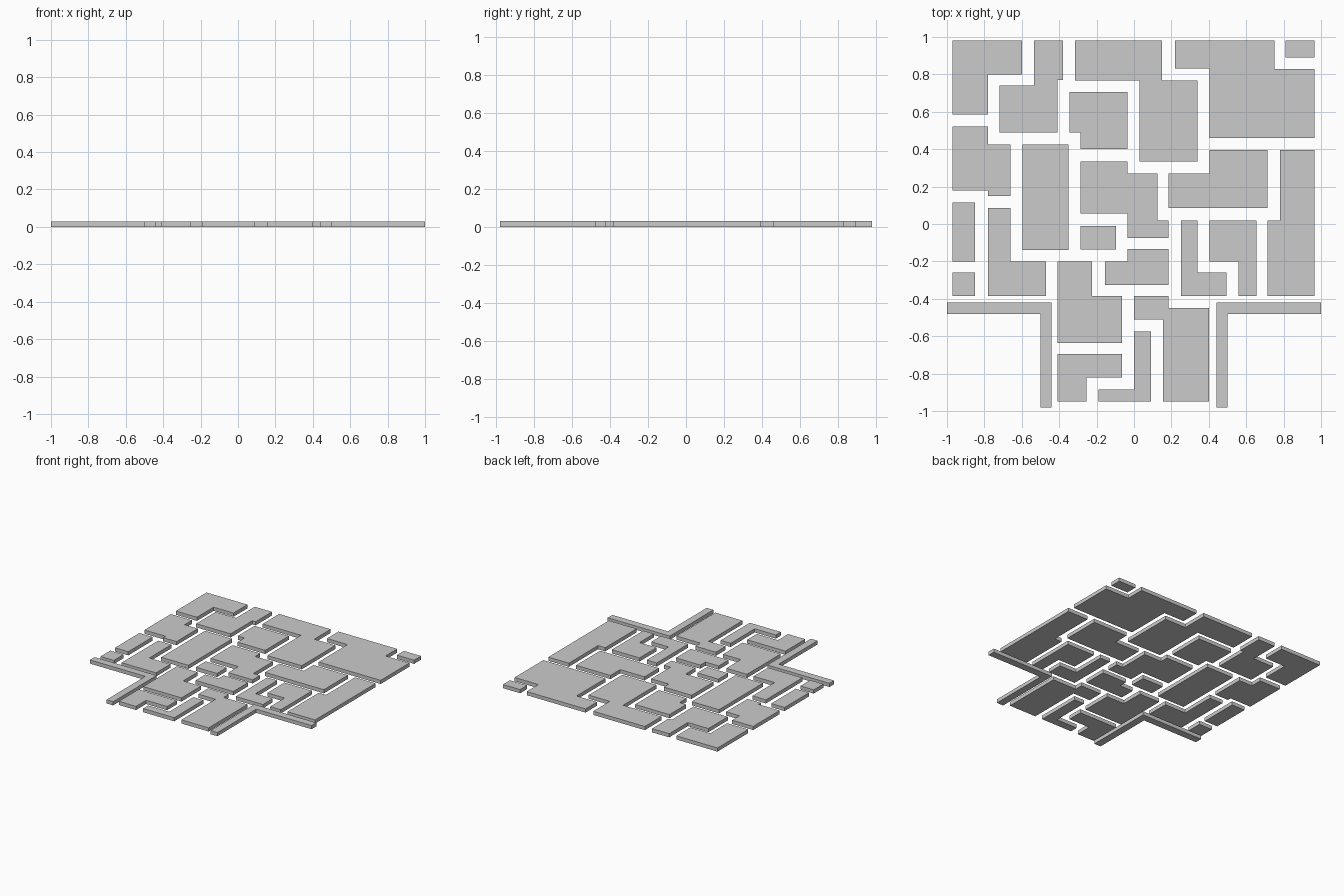
import bpy
import bmesh

if "Cube" in bpy.data.objects:
    bpy.data.objects.remove(bpy.data.objects["Cube"])

THICK = 0.03
TOP = 0.98      # back edge of the paved area
L, R = -0.97, 0.965   # left and right edges of the paved area


def slab(name, *c, mirror=False):
    """Right-angled slab; c alternates x, y as the outline turns each corner."""
    xs, ys = c[0::2], c[1::2]
    pts = []
    for i, y in enumerate(ys):
        pts += [(xs[i], y), (xs[(i + 1) % len(xs)], y)]
    if len(c) == 4:  # plain rectangle from two opposite corners
        pts = [(c[0], c[1]), (c[2], c[1]), (c[2], c[3]), (c[0], c[3])]
    if mirror:
        pts = [(-x, y) for x, y in pts]
    bm = bmesh.new()
    base = bm.faces.new([bm.verts.new((x, y, 0)) for x, y in pts])
    ext = bmesh.ops.extrude_face_region(bm, geom=[base], use_keep_orig=True)
    top = [v for v in ext["geom"] if isinstance(v, bmesh.types.BMVert)]
    bmesh.ops.translate(bm, verts=top, vec=(0, 0, THICK))
    bmesh.ops.recalc_face_normals(bm, faces=bm.faces)
    me = bpy.data.meshes.new(name)
    bm.to_mesh(me)
    bm.free()
    ob = bpy.data.objects.new(name, me)
    bpy.context.collection.objects.link(ob)
    return ob


# Kerbs either side of the entrance
for side, flip in (("left", False), ("right", True)):
    slab(side + "_kerb", -0.50, -0.98, -0.44, -0.42, -1, -0.48, mirror=flip)

# Back row of paving
slab("back_left_corner_slab", L, 0.585, -0.78, 0.80, -0.60, TOP)
slab("back_step_slab", -0.72, 0.49, -0.41, 0.77, -0.38, TOP, -0.535, 0.74)
slab("back_middle_slab", 0.03, 0.335, 0.34, 0.768, 0.15, TOP, -0.315, 0.768)
slab("back_right_slab", 0.405, 0.46, R, 0.83, 0.75, TOP, 0.22, 0.832)
slab("back_right_small_slab", 0.81, 0.89, R, TOP)

# Middle paving
slab("centre_back_slab", -0.285, 0.40, -0.035, 0.705, -0.345, 0.49)
slab("left_step_slab", L, 0.18, -0.78, 0.15, -0.66, 0.425, -0.78, 0.52)
slab("left_long_slab", -0.595, -0.14, -0.35, 0.425)
slab("centre_step_slab", -0.285, 0.055, -0.035, -0.075, 0.185, 0.02,
     0.125, 0.27, -0.035, 0.335)
slab("centre_right_slab", 0.185, 0.085, 0.715, 0.395, 0.405, 0.27)
slab("right_long_slab", 0.715, -0.385, R, 0.395, 0.78, 0.02)
slab("left_narrow_slab", L, -0.20, -0.85, 0.115)
slab("left_small_slab", L, -0.385, -0.85, -0.26)
slab("left_corner_slab", -0.78, -0.385, -0.47, -0.20, -0.66, 0.085)
slab("centre_small_slab", -0.285, -0.135, -0.095, -0.01)
slab("centre_front_slab", -0.155, -0.325, 0.185, -0.135, -0.035, -0.20)
slab("right_corner_slab", 0.25, -0.385, 0.495, -0.26, 0.34, 0.02)
slab("right_hook_slab", 0.56, -0.385, 0.655, 0.02, 0.405, -0.20)

# Entrance paving between the kerbs
slab("entrance_left_slab", -0.41, -0.635, -0.065, -0.385, -0.225, -0.20)
slab("entrance_right_slab", 0.155, -0.95, 0.40, -0.45, 0.185, -0.385, 0, -0.51)
slab("entrance_hook_slab", -0.41, -0.95, -0.255, -0.82, -0.065, -0.695)
slab("entrance_corner_slab", -0.19, -0.95, 0.09, -0.575, 0, -0.885)
